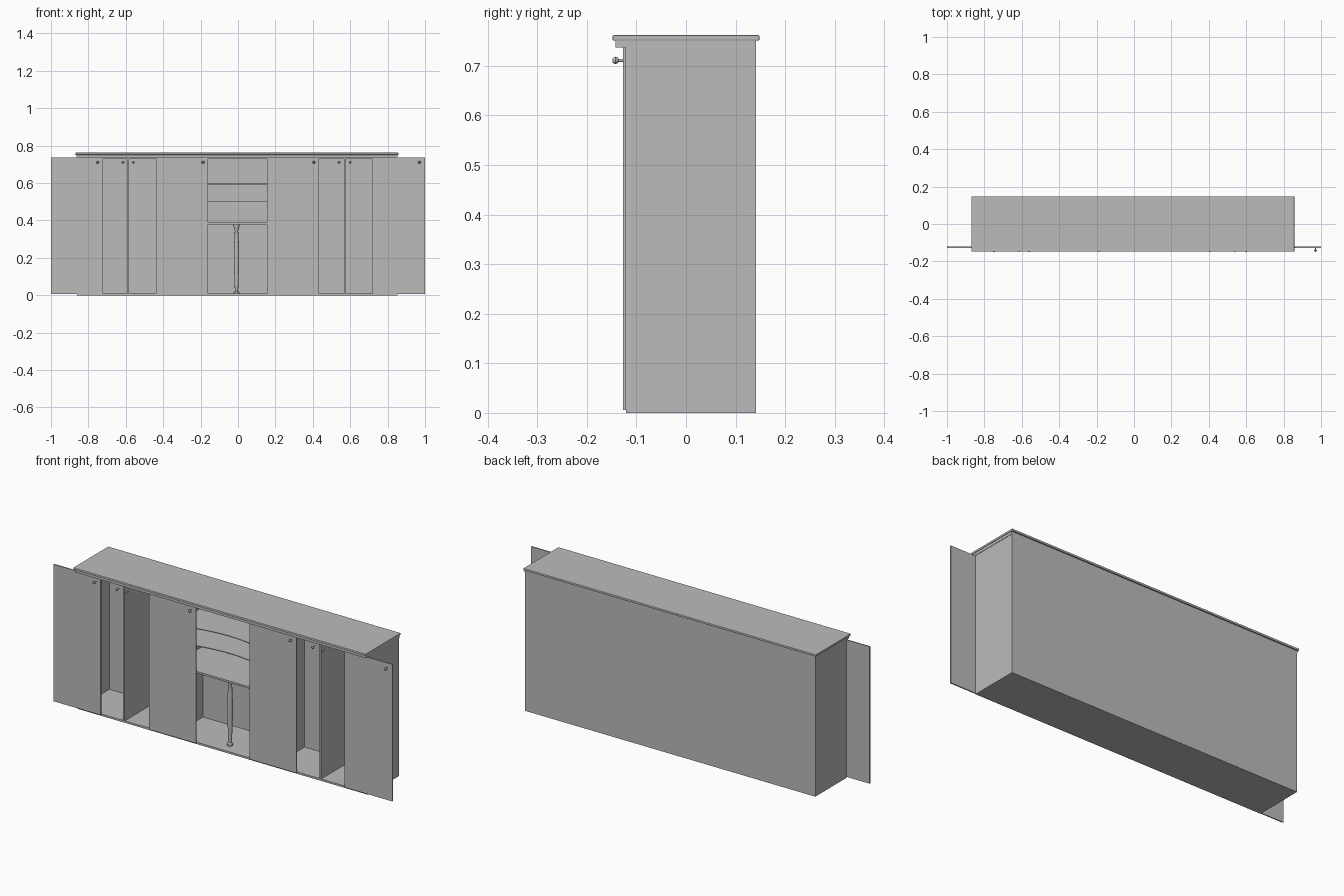
import bpy, bmesh, math
from mathutils import Matrix

if "Cube" in bpy.data.objects:
    bpy.data.objects.remove(bpy.data.objects["Cube"])

grey = bpy.data.materials.new("plain grey")
grey.diffuse_color = (0.5, 0.5, 0.5, 1)
grey.use_nodes = True
grey.node_tree.nodes["Principled BSDF"].inputs["Base Color"].default_value = grey.diffuse_color


def finish(name, bm, smooth=False):
    bmesh.ops.recalc_face_normals(bm, faces=bm.faces)
    mesh = bpy.data.meshes.new(name)
    bm.to_mesh(mesh)
    bm.free()
    mesh.materials.append(grey)
    for p in mesh.polygons:
        p.use_smooth = smooth
    ob = bpy.data.objects.new(name, mesh)
    bpy.context.collection.objects.link(ob)
    if smooth:
        bpy.ops.object.select_all(action='DESELECT')
        ob.select_set(True)
        bpy.context.view_layer.objects.active = ob
        bpy.ops.object.shade_smooth_by_angle(angle=math.radians(40))
    return ob


def box(name, x0, x1, y0, y1, z0, z1):
    bm = bmesh.new()
    bmesh.ops.create_cube(bm, size=1)
    for v in bm.verts:
        v.co = ((x0, x1)[v.co.x > 0], (y0, y1)[v.co.y > 0], (z0, z1)[v.co.z > 0])
    return finish(name, bm)


def lathe(name, profile, matrix, steps=16):
    """Turn a (radius, height) profile round z, then place it."""
    bm = bmesh.new()
    rings = [[bm.verts.new((r * math.cos(a), r * math.sin(a), h))
              for a in (2 * math.pi * i / steps for i in range(steps))]
             for r, h in profile]
    for lo, hi in zip(rings, rings[1:]):
        for i in range(steps):
            j = (i + 1) % steps
            bm.faces.new((lo[i], lo[j], hi[j], hi[i]))
    bm.faces.new(rings[0])
    bm.faces.new(rings[-1])
    bm.transform(matrix)
    return finish(name, bm, True)


def curved_shelf(name, x0, x1, z, thick, y_front, y_back, dip):
    """Thin shelf whose front edge curves inward in plan."""
    bm = bmesh.new()
    n = 16
    pts = [(x0 + (x1 - x0) * i / n, y_front + dip * math.sin(math.pi * i / n))
           for i in range(n + 1)]
    pts += [(x1, y_back), (x0, y_back)]
    face = bm.faces.new([bm.verts.new((x, y, z)) for x, y in pts])
    ext = bmesh.ops.extrude_face_region(bm, geom=[face])
    for g in ext["geom"]:
        if isinstance(g, bmesh.types.BMVert):
            g.co.z += thick
    return finish(name, bm)


LEFT, RIGHT = -0.862, 0.852
FRONT, BACK = -0.121, 0.141

# Carcass
box("floor_panel", LEFT, RIGHT, FRONT, BACK, 0, 0.01)
box("back_panel", LEFT, RIGHT, BACK - 0.008, BACK, 0.01, 0.737)
box("left_side", LEFT, LEFT + 0.01, FRONT, BACK - 0.008, 0.01, 0.737)
box("right_side", RIGHT - 0.01, RIGHT, FRONT, BACK - 0.008, 0.01, 0.737)
box("ceiling_panel", LEFT + 0.01, RIGHT - 0.01, FRONT, BACK - 0.008, 0.728, 0.737)
for i, x in enumerate((-0.589, -0.305, 0.295, 0.5705)):
    box(f"partition_{i + 1}", x - 0.005, x + 0.005, FRONT, BACK - 0.008, 0.01, 0.728)

# Worktop and the thin course beneath it
box("under_top", LEFT - 0.002, RIGHT + 0.002, -0.142, BACK, 0.737, 0.751)
top = box("worktop", -0.87, 0.857, -0.148, 0.148, 0.751, 0.762)
bev = top.modifiers.new("soft edge", 'BEVEL')
bev.width = 0.002
bev.segments = 2

# Sliding doors, all pushed aside
for i, (x0, x1) in enumerate(((-1, -0.722), (-0.438, -0.16), (0.156, 0.433), (0.718, 1))):
    box(f"sliding_door_{i + 1}", x0, x1, -0.127, -0.121, 0.006, 0.737)

# Round door knobs
knob = [(0.003, 0), (0.003, 0.010), (0.006, 0.012), (0.0075, 0.016),
        (0.006, 0.020), (0.003, 0.0225)]
for i, x in enumerate((-0.75, -0.615, -0.56, -0.187, 0.406, 0.54, 0.6, 0.97)):
    lathe(f"knob_{i + 1}", knob,
          Matrix.Translation((x, -0.126, 0.711)) @ Matrix.Rotation(math.pi / 2, 4, 'X'))

# Centre bay shelves
box("centre_shelf", -0.3, 0.29, FRONT, BACK - 0.008, 0.378, 0.388)
for name, z in (("lower_curved_shelf", 0.501), ("upper_curved_shelf", 0.593)):
    curved_shelf(name, -0.3, 0.29, z, 0.004, -0.115, BACK - 0.008, 0.05)

# Turned post under the centre shelf
post = [(0.015, 0.01), (0.015, 0.018), (0.009, 0.024), (0.010, 0.06), (0.013, 0.14),
        (0.014, 0.21), (0.012, 0.29), (0.009, 0.345), (0.012, 0.355), (0.016, 0.368),
        (0.016, 0.378)]
lathe("turned_post", post, Matrix.Translation((-0.008, -0.055, 0)))
